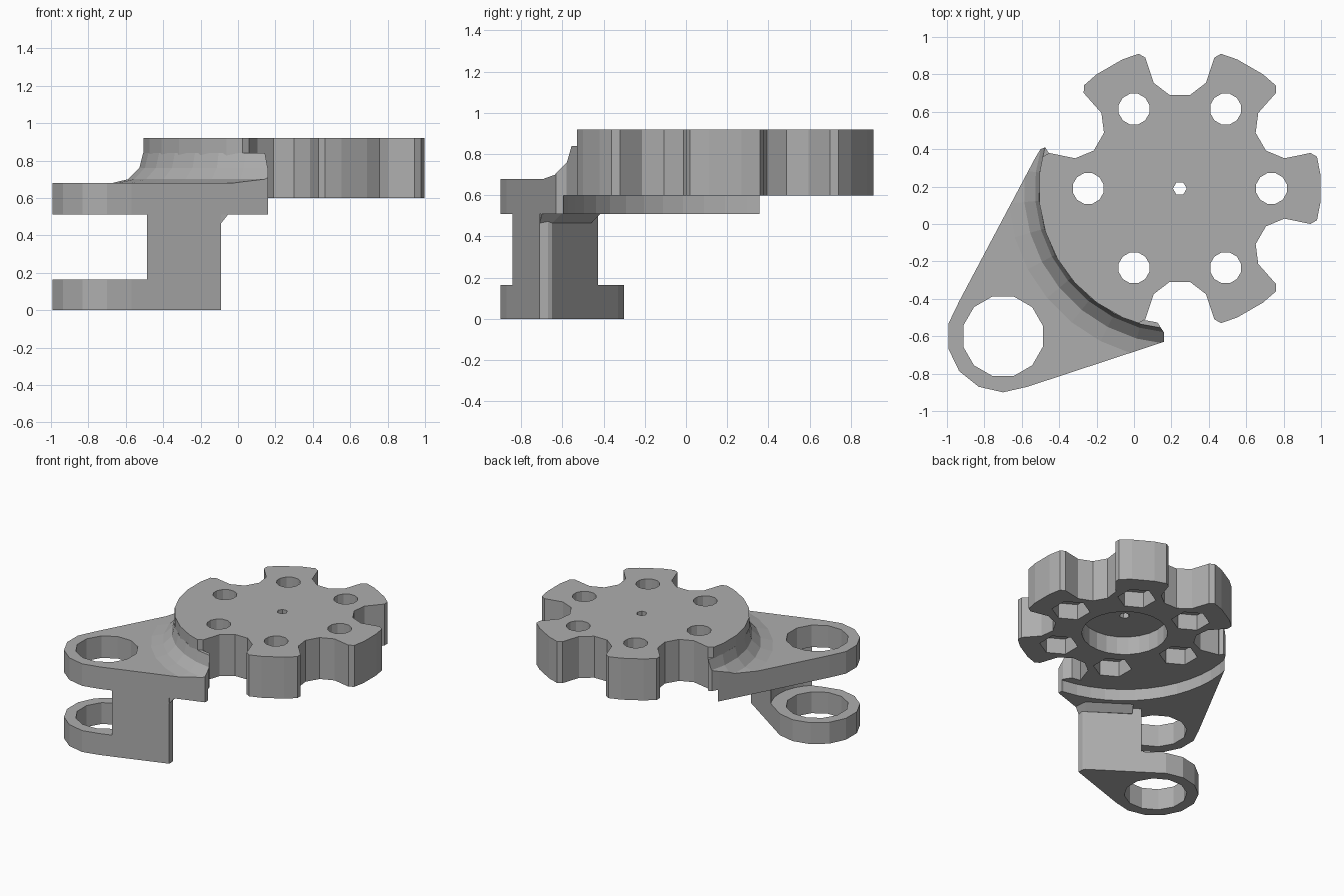
import bpy, bmesh
from math import cos, sin, pi, radians
from mathutils import Vector
from mathutils.geometry import convex_hull_2d

if "Cube" in bpy.data.objects:
    bpy.data.objects.remove(bpy.data.objects["Cube"])

grey = bpy.data.materials.new("plain grey")
grey.use_nodes = True
grey.diffuse_color = (0.42, 0.42, 0.42, 1)
grey.node_tree.nodes["Principled BSDF"].inputs["Base Color"].default_value = grey.diffuse_color

HUB = Vector((0.245, 0.19))    # centre of the notched disc
EYE = Vector((-0.70, -0.60))   # centre of the two lug rings


def loft(name, rings, closed=False):
    """Solid through matching rings of 3D points, capped at both ends."""
    bm = bmesh.new()
    loops = [[bm.verts.new(p) for p in ring] for ring in rings]
    n = len(loops[0])
    for a, b in zip(loops, loops[1:]):
        for i in range(n):
            j = (i + 1) % n
            bm.faces.new((a[i], a[j], b[j], b[i]))
    bm.faces.new(loops[0][::-1])
    bm.faces.new(loops[-1])
    bmesh.ops.recalc_face_normals(bm, faces=bm.faces)
    mesh = bpy.data.meshes.new(name)
    bm.to_mesh(mesh)
    bm.free()
    mesh.materials.append(grey)
    obj = bpy.data.objects.new(name, mesh)
    bpy.context.collection.objects.link(obj)
    return obj


def prism(name, outline, z0, z1):
    return loft(name, [[(x, y, z) for x, y in outline] for z in (z0, z1)])


def polar(centre, r, angle):
    return centre + Vector((cos(angle), sin(angle))) * r


def circle(centre, r, n, turn=0.0):
    return [polar(centre, r, 2 * pi * (i + turn) / n) for i in range(n)]


def hull(points):
    return [points[i] for i in convex_hull_2d(points)]


def boolean(obj, cutter, operation="DIFFERENCE"):
    """Apply a boolean and discard the cutter."""
    mod = obj.modifiers.new("cut", "BOOLEAN")
    mod.operation, mod.object, mod.solver = operation, cutter, "EXACT"
    cutter.hide_render = True
    bpy.context.view_layer.objects.active = obj
    bpy.ops.object.modifier_apply(modifier=mod.name)
    bpy.data.objects.remove(cutter)


# Notched disc: notches all round except beside the arm
notch = [(0.72, 0.22), (0.70, 0.185), (0.565, 0.14), (0.50, 0.055)]
notch = [(r, -t) for r, t in notch] + notch[::-1]
outline = []
for angle in (-90, -30, 30, 90, 150):
    a = radians(angle)
    out, side = Vector((cos(a), sin(a))), Vector((-sin(a), cos(a)))
    outline += [HUB + out * r + side * t for r, t in notch]
    gap = 120 if angle == 150 else 60
    outline += [polar(HUB, 0.755, radians(angle + s)) for s in range(24, gap - 23, 12)]
disc = prism("notched_disc", outline, 0.60, 0.92)

# Bolt holes with hexagonal pockets beneath, centre recess and pin hole
for i in range(6):
    c = polar(HUB, 0.49, i * pi / 3)
    boolean(disc, prism("hole", circle(c, 0.085, 12, 0.5), 0.5, 1))
    boolean(disc, prism("pocket", circle(c, 0.135, 6, 0.5), 0.5, 0.72))
boolean(disc, prism("recess", circle(HUB, 0.30, 24), 0.5, 0.74))
boolean(disc, prism("pin_hole", circle(HUB, 0.037, 6), 0.5, 1))

# Upper arm plate: ring tapering out to the disc, cleared by an arc
tips = [Vector(p) for p in ((-0.53, 0.35), (-0.50, 0.40), (-0.475, 0.41),
                            (0.13, -0.56), (0.16, -0.58), (0.16, -0.63))]
arm = hull(circle(EYE, 0.30, 14, 0.5) + tips)
plate = prism("upper_arm", arm, 0.51, 0.68)
boolean(plate, prism("clearance", circle(HUB, 0.79, 48), 0.4, 1))

# Curved fillet blending the arm into the disc
profile = [(0.73, 0.60), (0.73, 0.84), (0.755, 0.84), (0.775, 0.76),
           (0.835, 0.70), (0.92, 0.68), (0.92, 0.60)]
rings = []
for i in range(10):
    a = radians(162 + i * 11.5)
    rings.append([(*polar(HUB, r, a), z) for r, z in profile])
fillet = loft("arm_fillet", rings)
boolean(fillet, prism("arm_limit", arm, 0.5, 1), "INTERSECT")

# Lower ring and post share one tapered outline
corner = [Vector(p) for p in ((-0.10, -0.65), (-0.09, -0.67), (-0.09, -0.71))]
base = hull(circle(EYE, 0.30, 14, 0.5) + corner)
post = prism("post_and_lower_ring", base, 0, 0.52)

# Small flare where the post meets the arm
foot = [Vector(p) for p in ((-0.37, -0.46), (-0.10, -0.65), (-0.09, -0.71), (-0.45, -0.80))]
head = [foot[0] + Vector((0.03, 0.05)), foot[1] + Vector((0.04, 0.05)),
        foot[2] + Vector((0.04, 0.012)), foot[3]]
flare = loft("post_flare", [[(*p, 0.465) for p in foot], [(*p, 0.515) for p in head]])

# Gap between the rings, and the bore through both
for part in (post, flare):
    boolean(part, prism("gap", circle(EYE, 0.325, 28), 0.165, 0.6))
for part in (post, plate):
    boolean(part, prism("bore", circle(EYE, 0.22, 12, 0.5), -0.1, 1))
